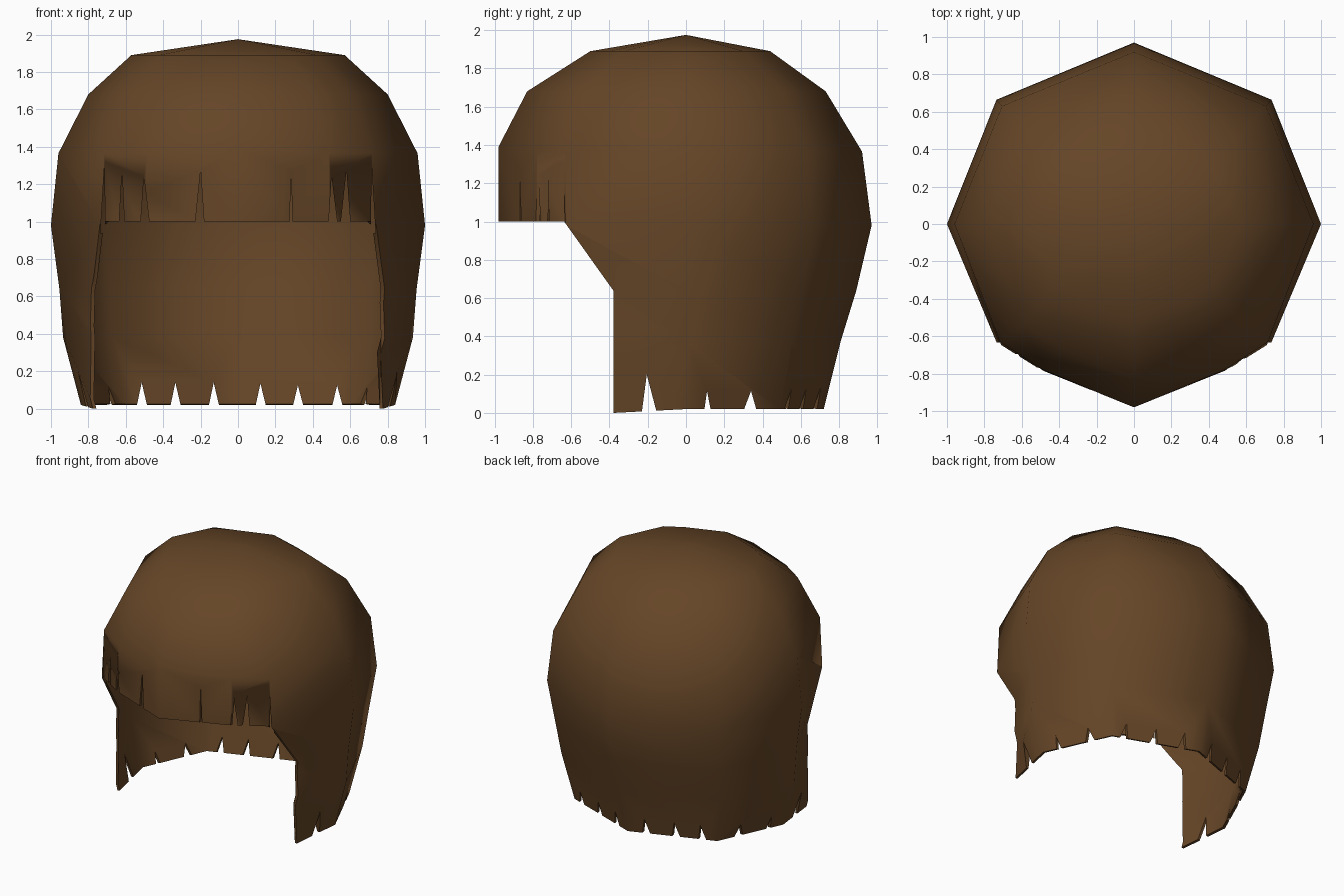
import bpy, bmesh, math

if "Cube" in bpy.data.objects:
    bpy.data.objects.remove(bpy.data.objects["Cube"])

# rings: height, half width, back depth, front depth, x of front diagonal
RINGS = [(1.89, 0.57, 0.44, 0.50, 0.42), (1.68, 0.80, 0.73, 0.83, 0.59),
         (1.365, 0.96, 0.92, 0.98, 0.715), (0.98, 1.00, 0.97, 0.98, 0.735),
         (0.64, 0.955, 0.89, 0.85, 0.708), (0.38, 0.935, 0.81, 0.78, 0.736),
         (0.02, 0.84, 0.72, 0.70, 0.763)]


def ring_points(z, rx, yb, yf, xd):
    low = z - 0.024 if z < 0.1 else z          # front locks hang lowest
    zf = 1.39 if z == 1.365 else low
    half = [(xd * 0.68, -0.795 * yf, low), (xd, -0.645 * yf, low), (rx, 0, z),
            (0.735 * rx, 0.685 * yb, z)]
    return ([(0, -yf, zf)] + half + [(0, yb, z)]
            + [(-x, y, h) for x, y, h in reversed(half)])


def make_object(name, bm):
    bmesh.ops.recalc_face_normals(bm, faces=bm.faces)
    me = bpy.data.meshes.new(name)
    bm.to_mesh(me)
    bm.free()
    ob = bpy.data.objects.new(name, me)
    bpy.context.collection.objects.link(ob)
    return ob


def prism(bm, a, b):
    va, vb = [bm.verts.new(p) for p in a], [bm.verts.new(p) for p in b]
    n = len(a)
    bm.faces.new(va)
    bm.faces.new(vb[::-1])
    for i in range(n):
        j = (i + 1) % n
        bm.faces.new((va[j], va[i], vb[i], vb[j]))


def along_x(bm, prof, x0, x1):
    prism(bm, [(x0, y, z) for y, z in prof], [(x1, y, z) for y, z in prof])


def along_y(bm, prof, y0, y1):
    prism(bm, [(x, y0, z) for x, z in prof], [(x, y1, z) for x, z in prof])


def spike(left, right, tip, bottom, top):
    # triangle whose sides run on a little below the hem
    k = (bottom - 0.06 - top) / (bottom - top)
    z = bottom - 0.06
    return [(tip + (left - tip) * k, z), (tip + (right - tip) * k, z), (tip, top)]


# hair cap
bm = bmesh.new()
rows = [[bm.verts.new(p) for p in ring_points(*r)] for r in RINGS]
apex = bm.verts.new((0, 0, 1.975))
n = len(rows[0])
for i in range(n):
    j = (i + 1) % n
    bm.faces.new((apex, rows[0][i], rows[0][j]))
    for a, b in zip(rows, rows[1:]):
        bm.faces.new((a[i], b[i], b[j], a[j]))
hair = make_object("hair", bm)
mod = hair.modifiers.new("thickness", 'SOLIDIFY')
mod.thickness, mod.offset = 0.02, -1

# face opening
bm = bmesh.new()
along_x(bm, [(-1.3, 1.0), (-0.637, 1.0), (-0.38, 0.64), (-0.38, -0.2), (-1.3, -0.2)], -1.3, 1.3)
opening = make_object("face_opening_cutter", bm)

# notches in fringe, back hem and side locks
bm = bmesh.new()
for l, r, t, top in [(-0.732, -0.712, -0.713, 1.32), (-0.635, -0.608, -0.62, 1.27),
                     (-0.52, -0.475, -0.503, 1.24), (-0.228, -0.182, -0.2, 1.275),
                     (0.277, 0.292, 0.283, 1.27), (0.485, 0.53, 0.5, 1.24),
                     (0.55, 0.60, 0.58, 1.275), (0.712, 0.732, 0.713, 1.32)]:
    along_y(bm, spike(l, r, t, 1.0, top), -1.3, -0.45)
for t, top in [(-0.515, 0.14), (-0.335, 0.14), (-0.13, 0.14),
               (0.12, 0.135), (0.32, 0.125), (0.53, 0.125)]:
    along_y(bm, spike(t - 0.025, t + 0.028, t, 0.02, top), 0.42, 1.2)
for s in (-1, 1):
    for l, r, t, top in [(-0.23, -0.155, -0.205, 0.2), (0.095, 0.13, 0.11, 0.115),
                         (0.30, 0.37, 0.34, 0.115)]:
        along_x(bm, spike(l, r, t, 0.01, top), s * 0.6, s * 1.2)
notches = make_object("notch_cutter", bm)

for cutter in (opening, notches):
    cutter.hide_render = True
    mod = hair.modifiers.new(cutter.name, 'BOOLEAN')
    mod.object, mod.operation, mod.solver = cutter, 'DIFFERENCE', 'EXACT'

# apply everything, drop the cutters, smooth the cap
bpy.context.view_layer.objects.active = hair
hair.select_set(True)
for m in list(hair.modifiers):
    bpy.ops.object.modifier_apply(modifier=m.name)
for cutter in (opening, notches):
    bpy.data.objects.remove(cutter)
bpy.ops.object.shade_smooth_by_angle(angle=math.radians(60))

mat = bpy.data.materials.new("brown_hair")
mat.diffuse_color = (0.13, 0.06, 0.02, 1)
mat.use_nodes = True
mat.node_tree.nodes["Principled BSDF"].inputs["Base Color"].default_value = mat.diffuse_color
hair.data.materials.append(mat)
